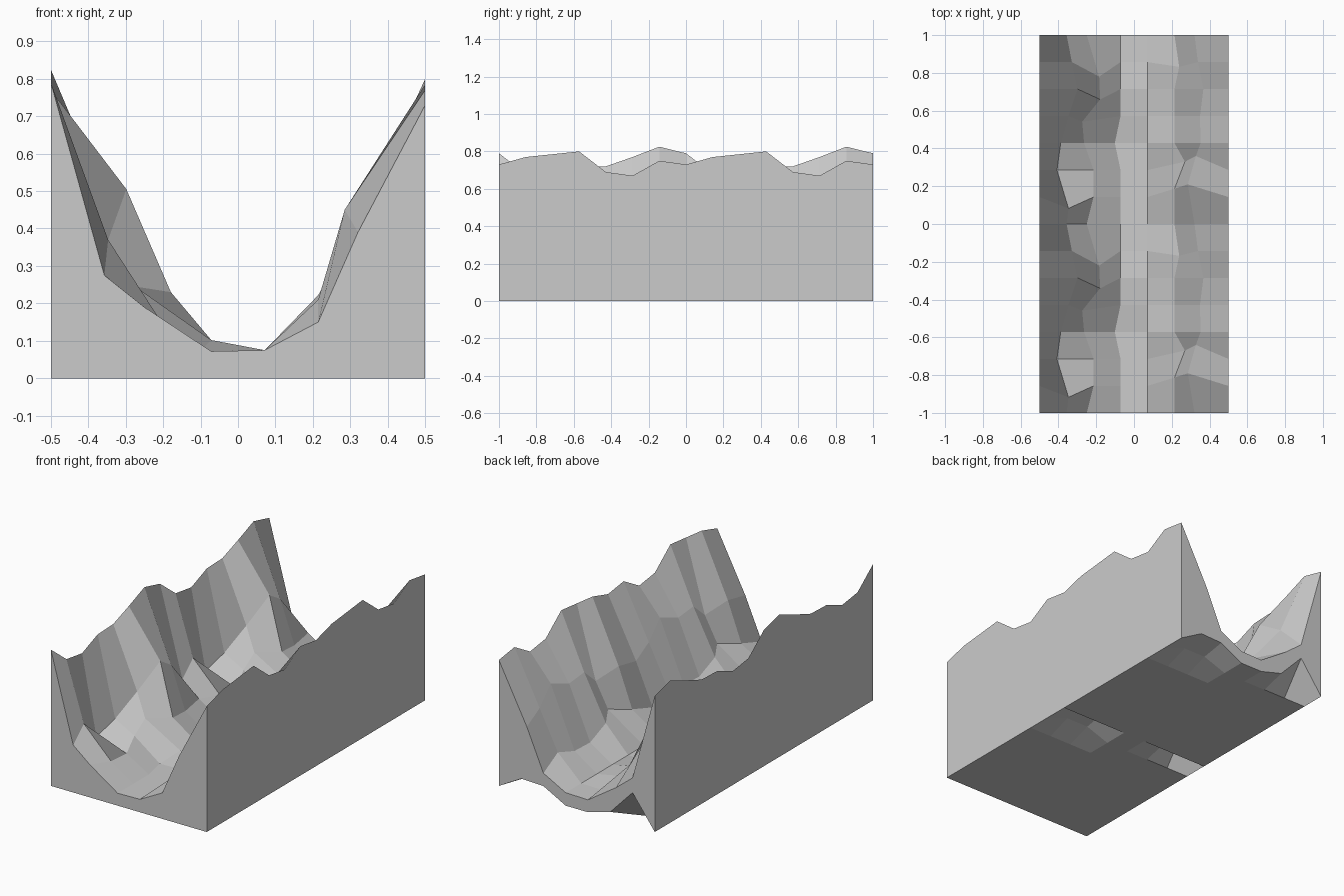
import bpy, bmesh

if "Cube" in bpy.data.objects:
    bpy.data.objects.remove(bpy.data.objects["Cube"])

N = 7
R = range(N + 1)
# Ridge heights along one tile, for each lengthwise line of the valley
LEFT_RIM = [.79, .68, .66, .715, .72, .77, .825]
LEFT_WALL = [.275, .37, .20, .256, .37, .505, .42]
LEFT_FOOT = [.19, .165, .155, .19, .245, .23, .22]
RIGHT_FOOT = [.15, .21, .25, .222, .165, .17, .20]
RIGHT_WALL = [.39, .45, .41, .48, .47, .52, .44]
RIGHT_RIM = [.73, .77, .785, .80, .69, .67, .75]
# Sideways and lengthwise shifts of the boldest rocks: (line, row) -> dx, dy
SHIFT = {
    (1, 0): (.024, 0), (1, 1): (0, -.06),
    (2, 0): (-.036, 0), (2, 3): (-.05, 0), (2, 4): (-.06, -.03),
    (2, 5): (.035, -.055), (2, 6): (.03, -.077), (3, 3): (-.03, 0),
    (5, 1): (0, .044), (5, 2): (.055, .044), (5, 6): (.025, -.025),
    (6, 1): (-.057, .067), (6, 2): (0, .074),
}
# The underside is flat except where it lifts at the rear edge
REAR_LIFT = [0, .19, .04, 0, 0, .075, .08, 0]


def top_point(i, j):
    """Point of the rocky surface; the walls move inward as they rise."""
    k = j % N
    floor = [.072 + .03 * (r in (4, 5)) for r in range(N)]
    lines = (LEFT_RIM, LEFT_WALL, LEFT_FOOT, floor,
             [.075] * N, RIGHT_FOOT, RIGHT_WALL, RIGHT_RIM)
    z = lines[i][k]
    x = -0.5 + i / N
    if i == 1:
        x = -.48 + .36 * z
    elif i == 6:
        x = .18 + .36 * z
    dx, dy = SHIFT.get((i, k), (0, 0))
    return x + dx, j / N + dy, z


def low_point(i, j):
    lift = REAR_LIFT[i] if j == N else 0
    if j == N - 1 and i in (5, 6):
        lift = .05
    return -0.5 + i / N, j / N, lift


# One valley tile: rocky top, underside and four walls
bm = bmesh.new()
top = [[bm.verts.new(top_point(i, j)) for i in R] for j in R]
low = [[bm.verts.new(low_point(i, j)) for i in R] for j in R]
for j in range(N):
    for i in range(N):
        for g in (top, low):
            bm.faces.new((g[j][i], g[j][i + 1], g[j + 1][i + 1], g[j + 1][i]))
for k in range(N):
    for e in (0, N):
        bm.faces.new((low[e][k], low[e][k + 1], top[e][k + 1], top[e][k]))
        bm.faces.new((low[k][e], low[k + 1][e], top[k + 1][e], top[k][e]))
bmesh.ops.translate(bm, verts=bm.verts, vec=(0, -1, 0))
bmesh.ops.recalc_face_normals(bm, faces=bm.faces)
mesh = bpy.data.meshes.new("canyon_valley")
bm.to_mesh(mesh)
bm.free()
valley = bpy.data.objects.new("canyon_valley", mesh)
bpy.context.collection.objects.link(valley)

# Repeat the tile along the valley
arr = valley.modifiers.new("repeat", 'ARRAY')
arr.count = 2
arr.use_relative_offset = False
arr.use_constant_offset = True
arr.constant_offset_displace = (0, 1, 0)
